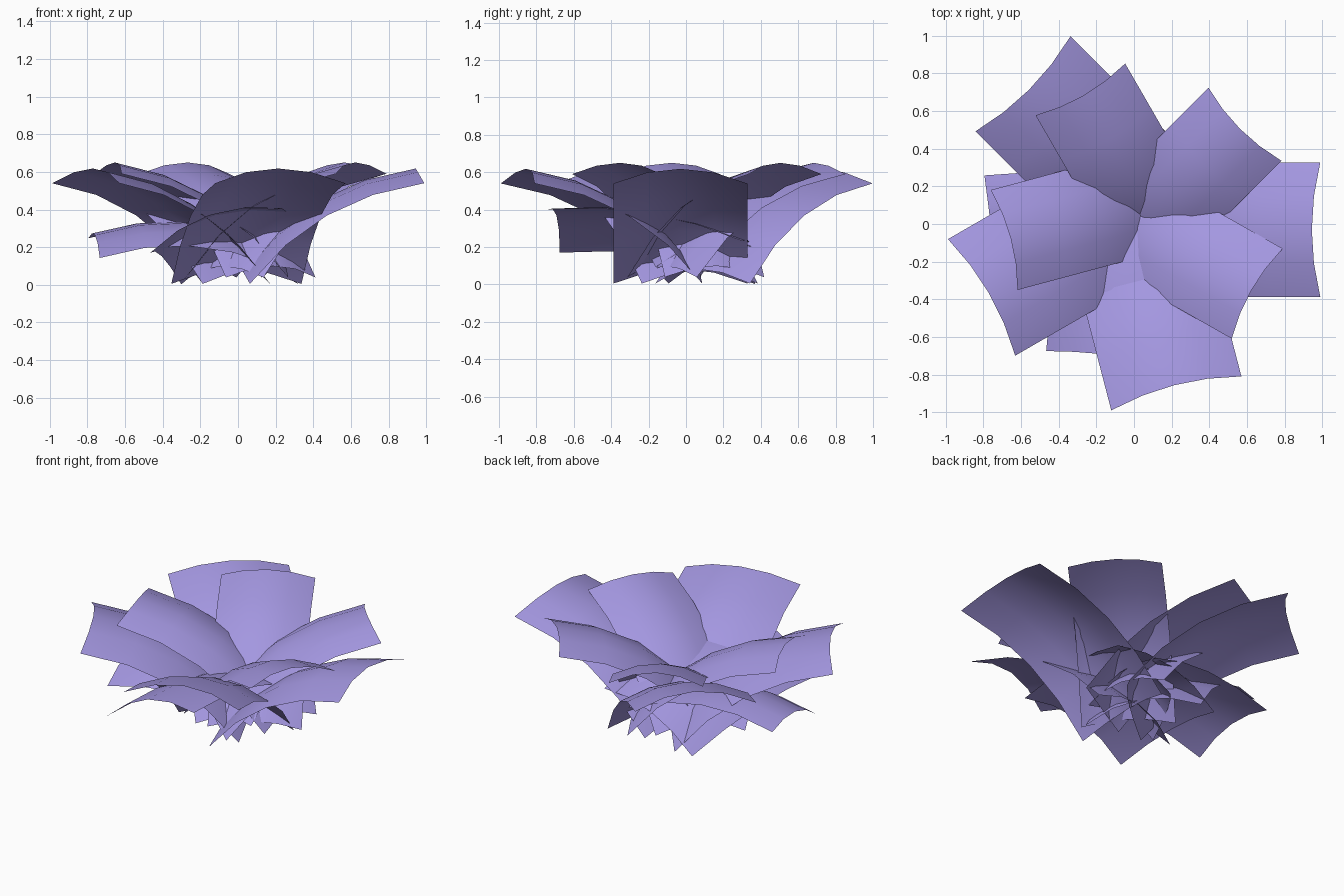
import bpy
from math import radians
from mathutils import Matrix, Vector

cube = bpy.data.objects.get("Cube")
if cube:
    bpy.data.objects.remove(cube, do_unlink=True)

# One lavender colour for all petals
COLOR = (0.37, 0.31, 0.75, 1.0)
lavender = bpy.data.materials.new("lavender")
lavender.use_nodes = True
lavender.diffuse_color = COLOR
lavender.node_tree.nodes["Principled BSDF"].inputs["Base Color"].default_value = COLOR

SEGMENTS = 4


def petal(name, tip, heading, pitch, roll=0, length=1.07, width=0.715, arch=0.11, bow=0.09):
    """Arched sheet whose outer edge is centred on tip."""
    turn = (Matrix.Rotation(radians(heading), 3, "Z")
            @ Matrix.Rotation(radians(-pitch), 3, "Y")
            @ Matrix.Rotation(radians(roll), 3, "X"))
    steps = [2 * i / SEGMENTS - 1 for i in range(SEGMENTS + 1)]
    verts = []
    for t in steps:
        for s in steps:
            lift = arch * (1 - t * t) + bow * (1 - s * s)
            local = Vector(((t - 1) * length / 2, s * width / 2, lift))
            verts.append(Vector(tip) + turn @ local)
    row = SEGMENTS + 1
    faces = []
    for i in range(SEGMENTS):
        for j in range(SEGMENTS):
            a = i * row + j
            faces.append((a, a + row, a + row + 1, a + 1))
    mesh = bpy.data.meshes.new(name)
    mesh.from_pydata(verts, [], faces)
    mesh.materials.append(lavender)
    mesh.shade_smooth()
    obj = bpy.data.objects.new(name, mesh)
    bpy.context.collection.objects.link(obj)


# Large outer petals
petal("outer_petal_left", (0.99, -0.03, 0.54), 0, 30)
petal("outer_petal_back", (-0.59, 0.745, 0.54), 135, 30)
petal("outer_petal_right", (-0.81, -0.39, 0.54), 210, 30)
petal("outer_petal_front", (0.225, -0.90, 0.54), 284.6, 30)

# Narrower inner petals that cross at the centre
for name, x, y, heading in (("left_back", 0.59, 0.53, 45),
                            ("back", -0.285, 0.715, 120),
                            ("right", -0.69, -0.085, 195),
                            ("left_front", 0.655, -0.37, -29.5)):
    petal("inner_petal_" + name, (x, y, 0.59), heading, 31, width=0.55, bow=0.07)

# Low drooping petals
petal("low_petal_front", (-0.13, -0.71, 0.285), 261, 9, roll=19, arch=0.07)
petal("low_petal_right", (-0.765, -0.01, 0.195), 187, 3, roll=-11,
      length=0.95, width=0.55, arch=0.09, bow=0.07)
